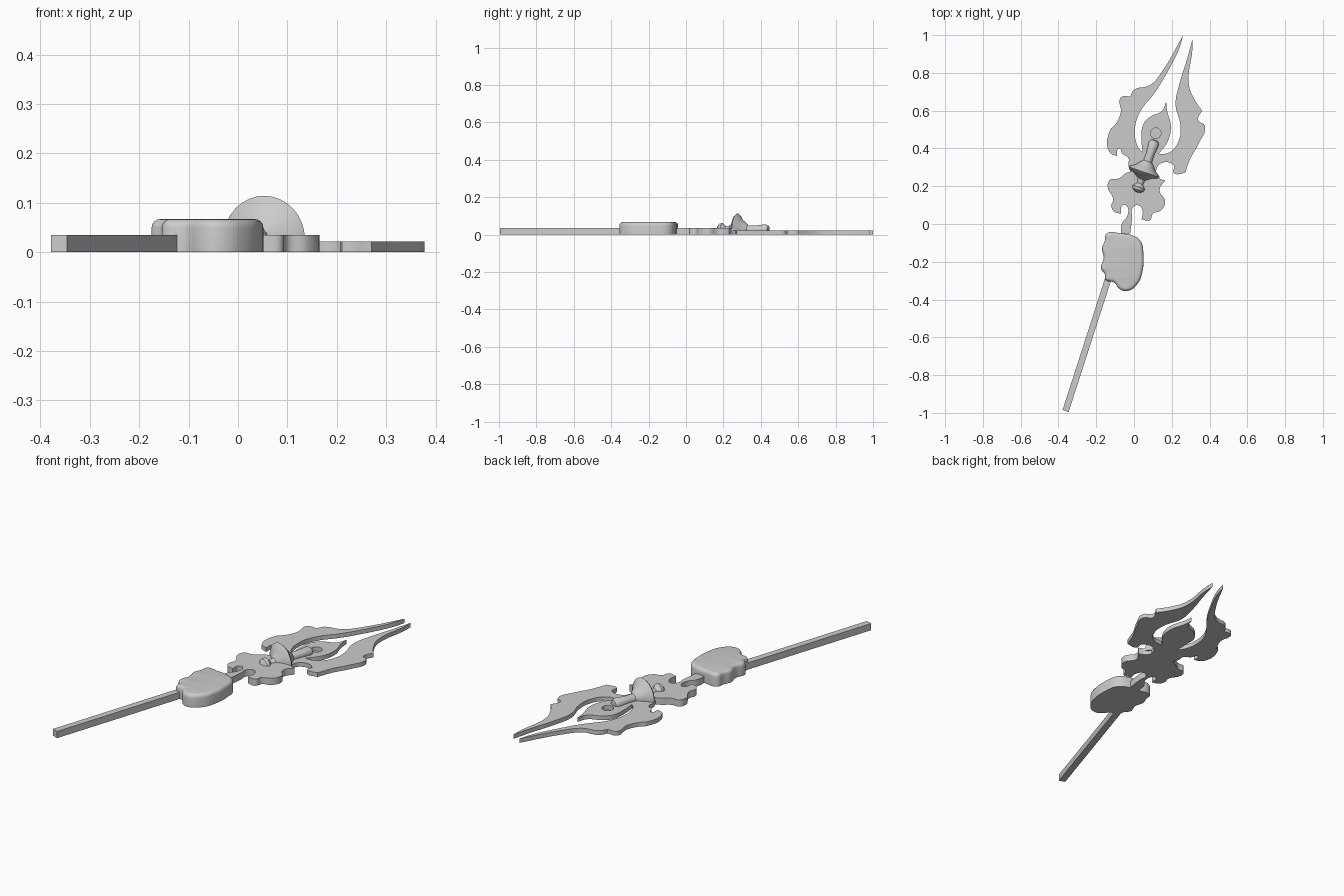
import bpy
import bmesh
import math
from mathutils import Matrix, Vector

if "Cube" in bpy.data.objects:
    bpy.data.objects.remove(bpy.data.objects["Cube"], do_unlink=True)

CM = 0.01    # outlines are written in hundredths of a unit
S = "sharp"  # marks a sharp corner in an outline

metal = bpy.data.materials.new("plain grey")
GREY = (0.6, 0.6, 0.6, 1)
metal.diffuse_color = GREY
metal.use_nodes = True
metal.node_tree.nodes["Principled BSDF"].inputs["Base Color"].default_value = GREY


def add_mesh(name, bm):
    """Turn a bmesh into a finished, smooth-shaded object."""
    bmesh.ops.recalc_face_normals(bm, faces=bm.faces)
    mesh = bpy.data.meshes.new(name)
    bm.to_mesh(mesh)
    bm.free()
    mesh.materials.append(metal)
    obj = bpy.data.objects.new(name, mesh)
    bpy.context.collection.objects.link(obj)
    bpy.ops.object.select_all(action="DESELECT")
    obj.select_set(True)
    bpy.context.view_layer.objects.active = obj
    bpy.ops.object.shade_smooth_by_angle(angle=math.radians(35))
    return obj


def cut_below(bm, height):
    """Remove everything under the given height and close the cut."""
    bmesh.ops.bisect_plane(bm, geom=bm.verts[:] + bm.edges[:] + bm.faces[:],
                           plane_co=(0, 0, height), plane_no=(0, 0, 1), clear_inner=True)
    rim = [e for e in bm.edges if e.is_boundary]
    bmesh.ops.holes_fill(bm, edges=rim, sides=0)


def plate(name, outlines, height, rounding=0):
    """Cut a flat plate from smooth closed outlines; later outlines are holes."""
    curve = bpy.data.curves.new(name + " outline", "CURVE")
    curve.dimensions = "2D"
    curve.fill_mode = "BOTH"
    curve.resolution_u = 5
    curve.extrude = height - rounding
    curve.bevel_depth = rounding
    curve.bevel_resolution = 3
    curve.offset = -rounding
    for outline in outlines:
        spline = curve.splines.new("BEZIER")
        spline.bezier_points.add(len(outline) - 1)
        spline.use_cyclic_u = True
        for knot, (x, y, *mark) in zip(spline.bezier_points, outline):
            knot.co = (x * CM, y * CM, 0)
            kind = "VECTOR" if mark else "AUTO"
            knot.handle_left_type = knot.handle_right_type = kind
    helper = bpy.data.objects.new(name + " helper", curve)
    bpy.context.collection.objects.link(helper)
    depsgraph = bpy.context.evaluated_depsgraph_get()
    solid = bpy.data.meshes.new_from_object(helper.evaluated_get(depsgraph))
    bpy.data.objects.remove(helper, do_unlink=True)
    bm = bmesh.new()
    bm.from_mesh(solid)
    bpy.data.meshes.remove(solid)
    bmesh.ops.remove_doubles(bm, verts=bm.verts, dist=0.0001)
    cut_below(bm, 0)
    return add_mesh(name, bm)


# Long straight shaft
start, end = Vector((-0.362, -0.99, 0)), Vector((-0.13, -0.27, 0))
along = end - start
bm = bmesh.new()
bmesh.ops.create_cube(bm, size=1, matrix=(
    Matrix.Translation((start + end) / 2 + Vector((0, 0, 0.0175)))
    @ Matrix.Rotation(math.atan2(along.y, along.x), 4, "Z")
    @ Matrix.Diagonal((along.length, 0.034, 0.035, 1))))
add_mesh("shaft", bm)

# Rounded grip with finger bumps on one side
grip = [(-14.5, -5), (-7, -5), (-1, -6), (3.5, -9), (5, -16), (4.5, -25), (2, -31.5),
        (-3.5, -35.5), (-7.5, -34.5), (-10.5, -31), (-15, -29.5), (-15.5, -26.5),
        (-17.5, -23.5), (-16, -18), (-17, -13), (-15.5, -9)]
plate("grip", [grip], 0.067, 0.018)

# Scalloped guard with its narrow neck
guard = [(-7, -6, S), (-6.5, 0), (-3.5, 4.5), (-3.5, 9), (-6, 10), (-7, 5.5, S),
         (-10.5, 6.5), (-12, 10), (-11, 13), (-14, 20), (-12.5, 23.5), (-8.5, 24),
         (-4, 27), (-1, 28, S), (11, 28, S), (13, 24.5), (16.5, 23, S), (13.5, 18),
         (16.5, 12), (14, 7), (10, 5.5), (8.5, 2), (4, 2.5, S), (4.5, 7), (2, 10),
         (-1, 8), (-1, 4), (-2, -5, S)]
plate("guard", [guard], 0.035)

# Two-pronged blade with a centre tongue and a round eye
blade = [(-1, 26, S), (-3, 31), (-3, 35), (-6, 37), (-8, 40), (-9, 36, S), (-13, 38),
         (-12.5, 50), (-10, 52.5), (-7, 59), (-7, 67), (-2, 67.5, S), (0, 71), (8.5, 73.5),
         (15, 81), (26, 100, S), (24, 93), (18, 81), (11, 69.5), (3, 59), (.5, 50),
         (2, 41), (4.5, 38, S), (4, 45), (5, 53), (9, 57), (15, 60), (17, 65, S),
         (17.5, 60), (19.5, 52), (18, 44), (13, 37, S), (19, 38), (24, 45), (24.5, 53),
         (22, 63), (24, 74), (28, 87), (31, 98, S), (31, 93), (29, 74), (32, 66),
         (36, 60, S), (34, 55), (37.5, 52), (34.5, 43), (30, 35), (27, 27, S), (21, 27),
         (21, 31), (14, 32), (11, 26, S)]
eye = [(11.5 + 2.8 * math.cos(a), 48 + 2.8 * math.sin(a))
       for a in (math.tau * i / 8 for i in range(8))]
plate("blade", [blade, eye], 0.022)

# Turned finial lying on the plates: knob, flared disc and stem (length, radius)
profile = [(-11.5, 0), (-11, 2), (-10, 3.2), (-8.5, 3.5), (-7.5, 2.5), (-6.5, 1.8),
           (-4, 2.2), (-2, 5), (-1, 7.6), (0, 8.7), (1, 7.8), (2.5, 5.4), (4.5, 3.8),
           (6, 2.3), (10, 2.2), (16, 2.8), (17.5, 2), (18, 0)]
bm = bmesh.new()
ring = [bm.verts.new((t * CM, r * CM, 0)) for t, r in profile]
edges = [bm.edges.new(pair) for pair in zip(ring, ring[1:])]
bmesh.ops.spin(bm, geom=ring + edges, cent=(0, 0, 0), axis=(1, 0, 0),
               angle=math.tau, steps=32)
bmesh.ops.remove_doubles(bm, verts=bm.verts, dist=0.0001)
bm.transform(Matrix.Translation((0.053, 0.275, 0.027)) @ Matrix.Rotation(math.radians(71), 4, "Z"))
cut_below(bm, 0.02)
add_mesh("finial", bm)
